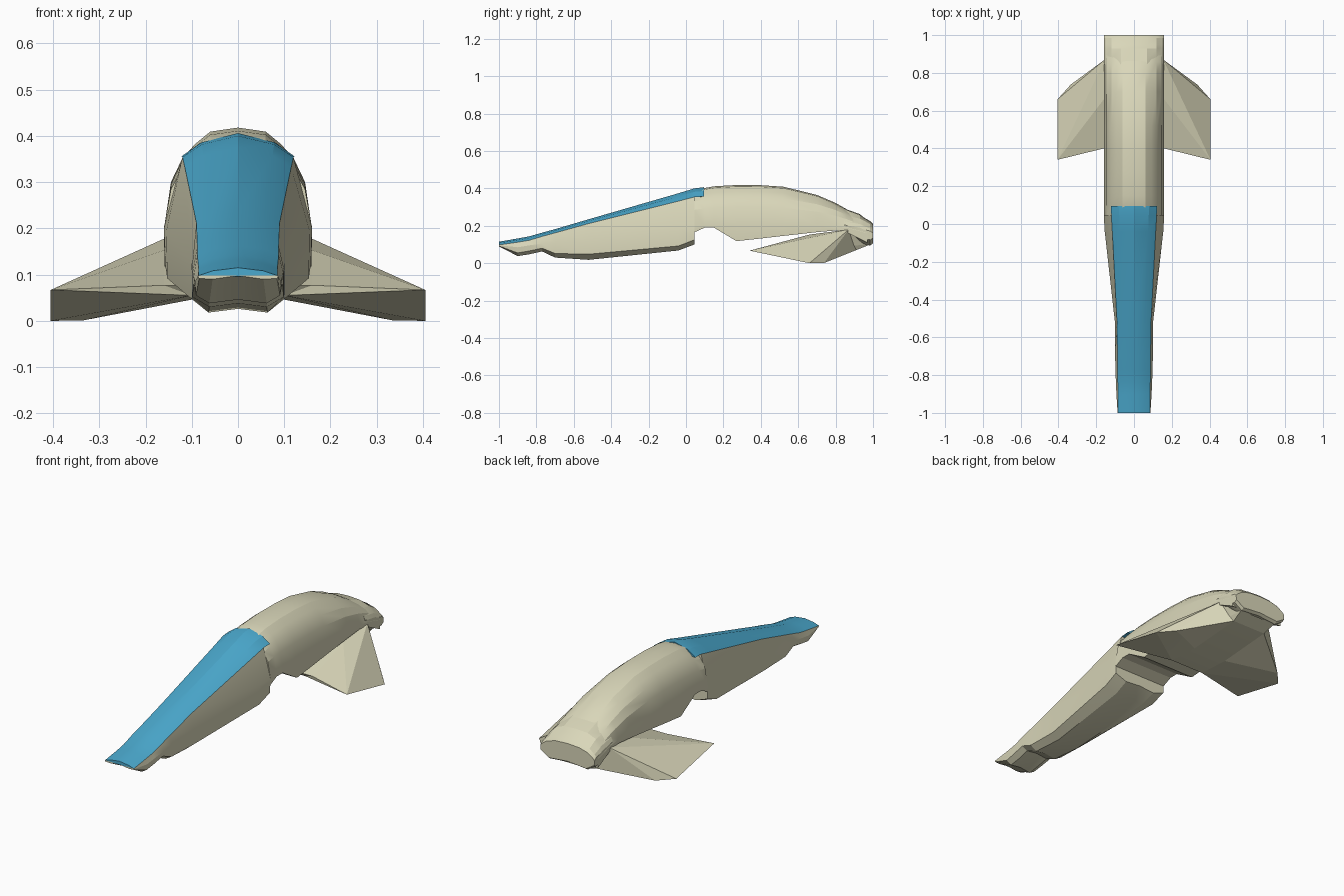
import bpy, bmesh, math

BEIGE = (.70, .68, .49, 1)
BLUE = (.07, .40, .62, 1)


def finish(name, bm, color, angle=25):
    bmesh.ops.recalc_face_normals(bm, faces=bm.faces)
    mesh = bpy.data.meshes.new(name)
    bm.to_mesh(mesh)
    bm.free()
    ob = bpy.data.objects.new(name, mesh)
    bpy.context.collection.objects.link(ob)
    mat = bpy.data.materials.new(name + "_paint")
    mat.diffuse_color = color
    mesh.materials.append(mat)
    bpy.ops.object.select_all(action='DESELECT')
    bpy.context.view_layer.objects.active = ob
    ob.select_set(True)
    bpy.ops.object.shade_smooth_by_angle(angle=math.radians(angle))
    return ob


def loft(name, sections, color=BEIGE):
    """sections: (y, half outline from top centre to bottom centre), mirrored in x"""
    bm = bmesh.new()
    rings = []
    for y, half in sections:
        outline = half + [(-x, z) for x, z in reversed(half[1:-1])]
        rings.append([bm.verts.new((x, y, z)) for x, z in outline])
    n = len(rings[0])
    for a, b in zip(rings, rings[1:]):
        for i in range(n):
            j = (i + 1) % n
            bm.faces.new((a[i], a[j], b[j], b[i]))
    bm.faces.new(rings[0])
    bm.faces.new(rings[-1])
    return finish(name, bm, color, 18)


def solid(name, points):
    """convex flat-faced block around the points"""
    bm = bmesh.new()
    for p in points:
        bm.verts.new(p)
    bmesh.ops.convex_hull(bm, input=bm.verts)
    loose = [v for v in bm.verts if not v.link_faces]
    bmesh.ops.delete(bm, geom=loose, context='VERTS')
    return finish(name, bm, BEIGE, 8)


# Front: y, ridge z, panel half width, panel edge z, side x, side z, low x, low z, belly x, belly z
nose = [
    (-1.00, .115, .085, .098, .087, .096, .084, .092, .055, .090),
    (-0.90, .132, .085, .112, .093, .085, .091, .055, .062, .038),
    (-0.84, .143, .086, .122, .096, .095, .093, .065, .062, .047),
    (-0.77, .163, .088, .143, .098, .105, .096, .080, .064, .063),
    (-0.70, .182, .088, .162, .100, .110, .099, .052, .062, .030),
    (-0.52, .235, .090, .212, .101, .125, .101, .048, .064, .018),
    (-0.04, .374, .115, .332, .155, .195, .153, .092, .085, .068),
    (0.045, .400, .120, .354, .160, .200, .158, .125, .090, .100),
]
loft("front_hull", [
    (y, [(0, ze), (we, ze), (ws, zs), (wl, zl), (wb, zb), (0, zb + .008)])
    for y, zt, we, ze, ws, zs, wl, zl, wb, zb in nose])

# Blue panel along the top of the front
panel = [row[:4] for row in nose] + [(.095, .406, .122, .356)]
loft("top_panel", [
    (y, [(0, zt), (we * .65, zt - (zt - ze) * .4), (we, ze), (0, ze - .002)])
    for y, zt, we, ze in panel], BLUE)

# Rounded rear body: y, top z, side z, underside z
rear = [
    (0.045, .385, .200, .165), (0.10, .402, .200, .190), (0.15, .411, .200, .190),
    (0.27, .418, .200, .118), (0.40, .417, .200, .132),
    (0.52, .409, .200, .146), (0.70, .365, .200, .166),
    (0.80, .322, .195, .175), (0.86, .288, .190, .165),
    (0.97, .225, .160, .110),
]
loft("rear_body", [
    (y, [(0, zt)] + [(x, zs + (zt - zs) * f) for x, f in
     ((.06, .96), (.092, .84), (.12, .70), (.145, .46), (.16, .0))]
     + [(.159, zb), (0, zb)])
    for y, zt, zs, zb in rear])

# Stepped collar at the tail: y, top z, shoulder z, side z, underside z
tail = [
    (0.845, .292, .255, .205, .170), (0.87, .284, .250, .200, .150),
    (0.93, .262, .238, .190, .110), (0.95, .245, .228, .180, .100),
    (0.985, .225, .208, .172, .095), (1.00, .210, .192, .160, .105),
]
loft("tail_collar", [
    (y, [(0, zt), (.07, zt - .004), (.12, zsh), (.15, (zsh + zs) / 2 - .005),
         (.16, zs), (.158, zb + .03), (.11, zb), (0, zb + .01)])
    for y, zt, zsh, zs, zb in tail])

# Drooped wings, mirrored, with a centre section under the body
wing = [
    (.405, .34, .067), (.27, .392, .073), (.16, .40, .077), (.16, .66, .153),
    (.155, .87, .180), (.405, .66, 0), (.335, .738, .001),
    (.10, .42, .055), (.10, .60, .046), (.10, .91, .070), (.10, .91, .170),
]
for side, s in (("right", 1), ("left", -1)):
    solid(side + "_wing", [(s * x, y, z) for x, y, z in wing])
centre = [(.16, .40, .077), (.16, .66, .153), (.155, .87, .178), (.10, .42, .055),
          (.10, .60, .046), (.10, .91, .070), (.11, .98, .098)]
solid("wing_centre", [(s * x, y, z) for s in (1, -1) for x, y, z in centre])
